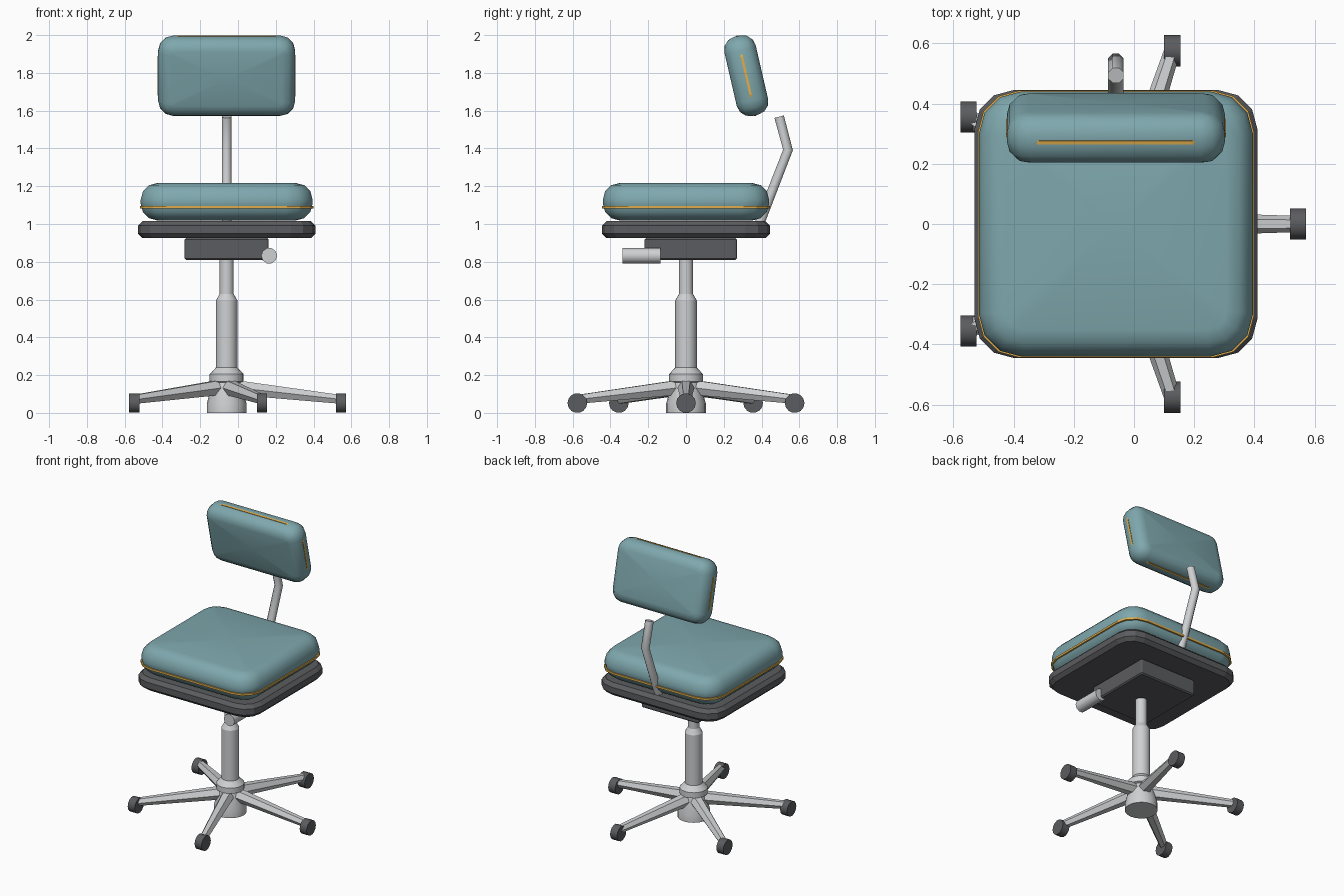
import bpy, bmesh
from math import radians, cos, sin, pi
from mathutils import Vector

cube = bpy.data.objects.get("Cube")
if cube:
    bpy.data.objects.remove(cube, do_unlink=True)

AXIS = -0.06  # x of the column


def material(name, rgb):
    m = bpy.data.materials.new(name)
    m.use_nodes = True
    m.diffuse_color = (*rgb, 1)
    m.node_tree.nodes["Principled BSDF"].inputs["Base Color"].default_value = (*rgb, 1)
    return m


teal = material("teal fabric", (0.21, 0.39, 0.42))
gold = material("gold piping", (0.75, 0.42, 0.07))
steel = material("light steel", (0.62, 0.63, 0.64))
dark = material("dark plastic", (0.105, 0.107, 0.115))


def finish(bm, name, mat, loc=(0, 0, 0), rot=(0, 0, 0), smooth=None):
    bmesh.ops.recalc_face_normals(bm, faces=bm.faces[:])
    me = bpy.data.meshes.new(name)
    bm.to_mesh(me)
    bm.free()
    me.materials.append(mat)
    ob = bpy.data.objects.new(name, me)
    ob.location, ob.rotation_euler = loc, rot
    bpy.context.collection.objects.link(ob)
    if smooth:
        bpy.ops.object.select_all(action="DESELECT")
        ob.select_set(True)
        bpy.context.view_layer.objects.active = ob
        bpy.ops.object.shade_smooth_by_angle(angle=radians(smooth))
    return ob


def slab(name, mat, size, corner, edge, loc, rot=(0, 0, 0), segs=3, smooth=None):
    """Box with rounded plan corners, then rounded top and bottom rims."""
    bm = bmesh.new()
    bmesh.ops.create_cube(bm, size=1)
    bmesh.ops.scale(bm, vec=size, verts=bm.verts)
    upright = [e for e in bm.edges if abs(e.verts[0].co.z - e.verts[1].co.z) > 1e-4]
    if corner:
        bmesh.ops.bevel(bm, geom=upright, offset=corner, segments=3, profile=0.5, affect="EDGES")
    if edge:
        rims = [e for e in bm.edges if abs(e.verts[0].co.z - e.verts[1].co.z) < 1e-4]
        bmesh.ops.bevel(bm, geom=rims, offset=edge, segments=segs, profile=0.5, affect="EDGES")
    if smooth:  # soft crown shading on the padded faces
        caps = [f for f in bm.faces if abs(f.normal.z) > 0.99]
        bmesh.ops.poke(bm, faces=caps)
    return finish(bm, name, mat, loc, rot, smooth)


def tube(name, mat, path, radii, sides, smooth=None, turn=0.0):
    """Polygonal tube swept along points lying in one vertical plane."""
    pts = [Vector(p) for p in path]
    bm = bmesh.new()
    rings = []
    side = None
    for i, p in enumerate(pts):
        a = (p - pts[i - 1]).normalized() if i else None
        b = (pts[i + 1] - p).normalized() if i < len(pts) - 1 else None
        d = ((a or b) + (b or a)).normalized()
        if side is None:
            ref = Vector((1, 0, 0)) if abs(d.x) < 0.01 else Vector((0, 0, 1)).cross(d)
            side = ref.normalized()
        up = d.cross(side)
        rings.append([bm.verts.new(p + radii[i] * (cos(t) * side + sin(t) * up))
                      for t in (turn + 2 * pi * k / sides for k in range(sides))])
    for r, s in zip(rings, rings[1:]):
        for k in range(sides):
            n = (k + 1) % sides
            bm.faces.new((r[k], r[n], s[n], s[k]))
    bm.faces.new(rings[0])
    bm.faces.new(rings[-1])
    return finish(bm, name, mat, smooth=smooth)


# Seat: pad, piping, shell and mechanism housing
slab("seat_cushion", teal, (0.91, 0.88, 0.198), 0.14, 0.088, (AXIS, 0, 1.118), smooth=60)
slab("seat_piping", gold, (0.918, 0.888, 0.014), 0.14, 0, (AXIS, 0, 1.088))
slab("seat_shell", dark, (0.94, 0.89, 0.09), 0.13, 0.024, (AXIS, 0, 0.97), segs=1)
slab("mechanism_box", dark, (0.445, 0.49, 0.115), 0.012, 0.008, (AXIS, 0.025, 0.868), segs=1)
tube("adjust_lever", steel, [(0.165, -0.335, 0.832), (0.165, -0.135, 0.832)],
     [0.042] * 2, 10, smooth=40)

# Backrest: tilted pad with piping, and the bent support arm
tilt = (radians(103), 0, 0)
slab("backrest_cushion", teal, (0.725, 0.43, 0.17), 0.08, 0.07, (AXIS, 0.319, 1.785), tilt, smooth=60)
slab("backrest_piping", gold, (0.731, 0.436, 0.013), 0.115, 0, (AXIS, 0.319, 1.785), tilt)
tube("backrest_arm", steel, [(AXIS, 0.38, 0.98), (AXIS, 0.54, 1.392), (AXIS, 0.493, 1.568)],
     [0.028] * 3, 8, smooth=50, turn=pi / 8)

# Column: lathe-like stack of radius and height
profile = [(0.105, 0), (0.105, 0.05), (0.075, 0.16), (0.09, 0.166), (0.09, 0.205),
           (0.057, 0.24), (0.057, 0.595), (0.037, 0.63), (0.037, 0.83)]
tube("column", steel, [(AXIS, 0, z) for r, z in profile], [r for r, z in profile], 20, smooth=25)

# Five tapered legs with wheels
for i in range(5):
    a = 2 * pi * i / 5
    c, s = cos(a), sin(a)
    tube(f"leg_{i + 1}", steel,
         [(AXIS + 0.04 * c, 0.04 * s, 0.135), (AXIS + 0.6 * c, 0.6 * s, 0.072)],
         [0.045, 0.027], 6)
    x, y = AXIS + 0.605 * c, 0.605 * s
    tube(f"wheel_{i + 1}", dark, [(x - 0.027, y, 0.052), (x + 0.027, y, 0.052)],
         [0.052] * 2, 14, smooth=40)
